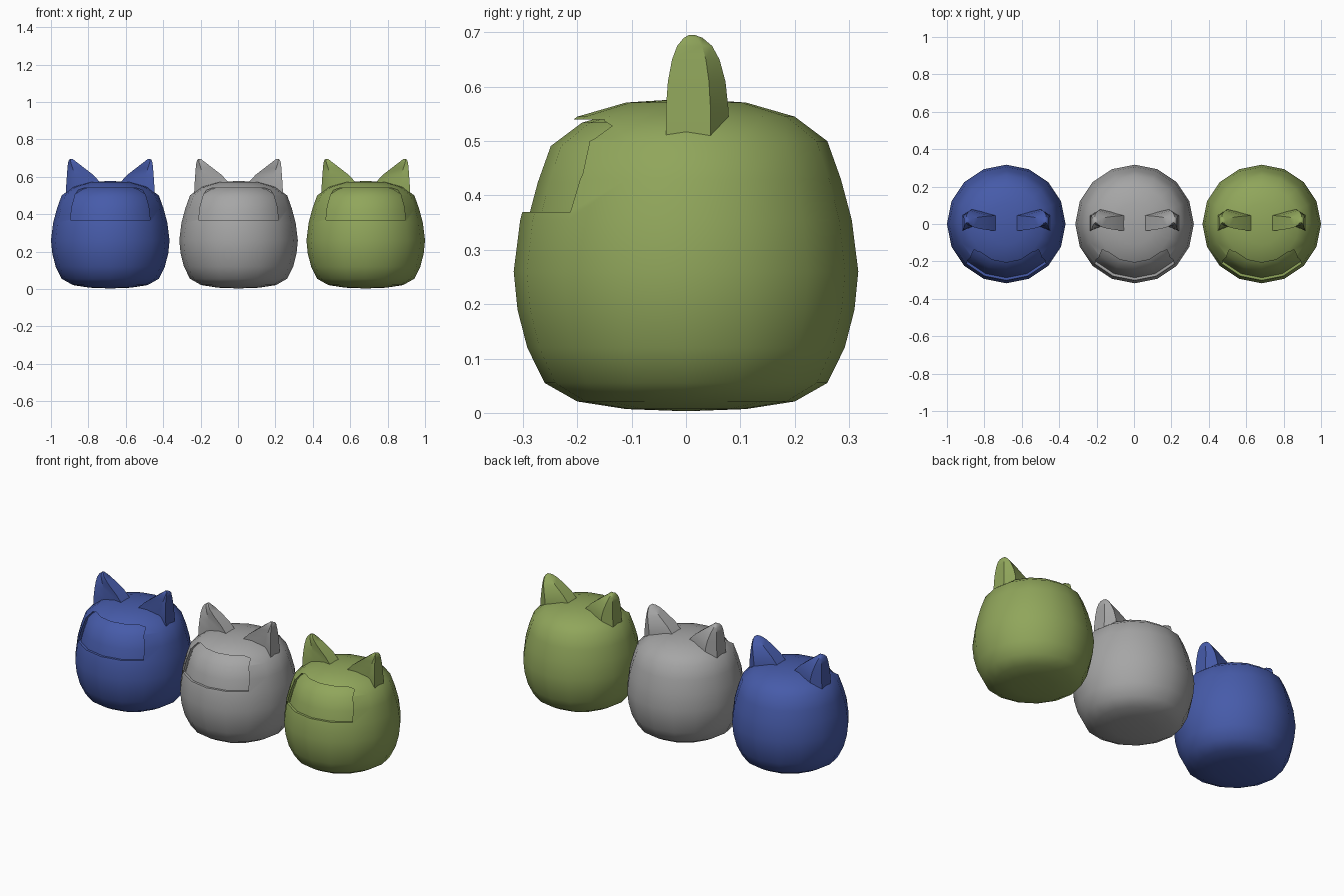
import bpy, bmesh, math

if "Cube" in bpy.data.objects:
    bpy.data.objects.remove(bpy.data.objects["Cube"])

CENTRE_Z = 0.29
PROFILE = [(0, 0.003), (0.11, 0.007), (0.2, 0.021), (0.26, 0.055), (0.292, 0.12),
           (0.31, 0.19), (0.317, 0.26), (0.305, 0.355), (0.285, 0.43),
           (0.26, 0.5), (0.2, 0.545), (0.11, 0.571), (0, 0.578)]
HALF_VISOR = [(0.213, 0.37), (0.205, 0.44), (0.187, 0.505), (0.172, 0.528), (0.14, 0.54)]


def make_object(name, bm):
    bmesh.ops.recalc_face_normals(bm, faces=bm.faces)
    mesh = bpy.data.meshes.new(name)
    bm.to_mesh(mesh)
    bm.free()
    obj = bpy.data.objects.new(name, mesh)
    bpy.context.collection.objects.link(obj)
    return obj


def select_only(obj):
    bpy.ops.object.select_all(action='DESELECT')
    obj.select_set(True)
    bpy.context.view_layer.objects.active = obj


def smooth(obj, degrees):
    select_only(obj)
    bpy.ops.object.shade_smooth_by_angle(angle=math.radians(degrees))


def loft(bm, rings):
    # Bridge equal rings and close both ends
    loops = [[bm.verts.new(p) for p in ring] for ring in rings]
    for a, b in zip(loops, loops[1:]):
        for i in range(len(a)):
            j = (i + 1) % len(a)
            bm.faces.new((a[i], a[j], b[j], b[i]))
    bm.faces.new(loops[0])
    bm.faces.new(loops[-1])


def lathe(name, inset):
    # Rounded head body, turned in sixteen steps
    bm = bmesh.new()
    k = 1 - inset / 0.3
    verts = [bm.verts.new((r * k, 0, CENTRE_Z + (z - CENTRE_Z) * k)) for r, z in PROFILE]
    edges = [bm.edges.new(pair) for pair in zip(verts, verts[1:])]
    bmesh.ops.spin(bm, geom=verts + edges, cent=(0, 0, 0), axis=(0, 0, 1),
                   angle=math.tau, steps=16)
    bmesh.ops.remove_doubles(bm, verts=bm.verts, dist=0.0005)
    return make_object(name, bm)


def make_ear(name, side):
    # Curved wedge: flat outer side, ridged back, hollowed front
    rings = []
    for z, width in [(0.5, 1), (0.56, 1), (0.61, 0.92), (0.65, 0.76),
                     (0.675, 0.56), (0.69, 0.3), (0.695, 0.1)]:
        outer = 0.238 - 0.07 * max(0, z - 0.52) - (1 - width) ** 3 * 0.016
        inner = min(0.045 + max(0, z - 0.575) * 1.3, outer - 0.008)
        span = outer - inner
        section = [(0, -0.037), (0, 0.045), (0.27, 0.078), (1, 0.046), (1, -0.037), (0.3, -0.012)]
        rings.append([(side * (outer - t * span), 0.01 + (y - 0.01) * width, z)
                      for t, y in section])
    bm = bmesh.new()
    loft(bm, rings)
    return make_object(name, bm)


# Outer shell with the visor opening cut out of its front
shell = lathe("head_shell", 0)
outline = HALF_VISOR + [(-x, z) for x, z in reversed(HALF_VISOR)]
bm = bmesh.new()
loft(bm, [[(x, y, z) for x, z in outline] for y in (-0.5, -0.12)])
cutter = make_object("visor_cutter", bm)
cutter.hide_render = True
cut = shell.modifiers.new("visor_opening", 'BOOLEAN')
cut.operation = 'DIFFERENCE'
cut.solver = 'EXACT'
cut.object = cutter
select_only(shell)
bpy.ops.object.modifier_apply(modifier=cut.name)
bpy.data.objects.remove(cutter)
smooth(shell, 50)

# Inner head that shows as the recessed visor
visor = lathe("visor", 0.013)
smooth(visor, 50)

ears = [make_ear("left_ear", 1), make_ear("right_ear", -1)]
for ear in ears:
    smooth(ear, 40)

# Three heads, one colour each
COLOURS = [("blue", -0.683, (0.062, 0.105, 0.4, 1)),
           ("grey", 0.003, (0.38, 0.38, 0.38, 1)),
           ("green", 0.683, (0.28, 0.38, 0.105, 1))]
parts = [shell, visor] + ears
for label, x, colour in COLOURS:
    mat = bpy.data.materials.new(label + " plastic")
    mat.use_nodes = True
    mat.diffuse_color = colour
    bsdf = next(n for n in mat.node_tree.nodes if n.type == 'BSDF_PRINCIPLED')
    bsdf.inputs["Base Color"].default_value = colour
    for part in parts:
        obj = part.copy()
        obj.data = part.data.copy()
        obj.name = label + "_" + part.name
        obj.location.x = x
        obj.data.materials.clear()
        obj.data.materials.append(mat)
        bpy.context.collection.objects.link(obj)
for part in parts:
    bpy.data.objects.remove(part)
